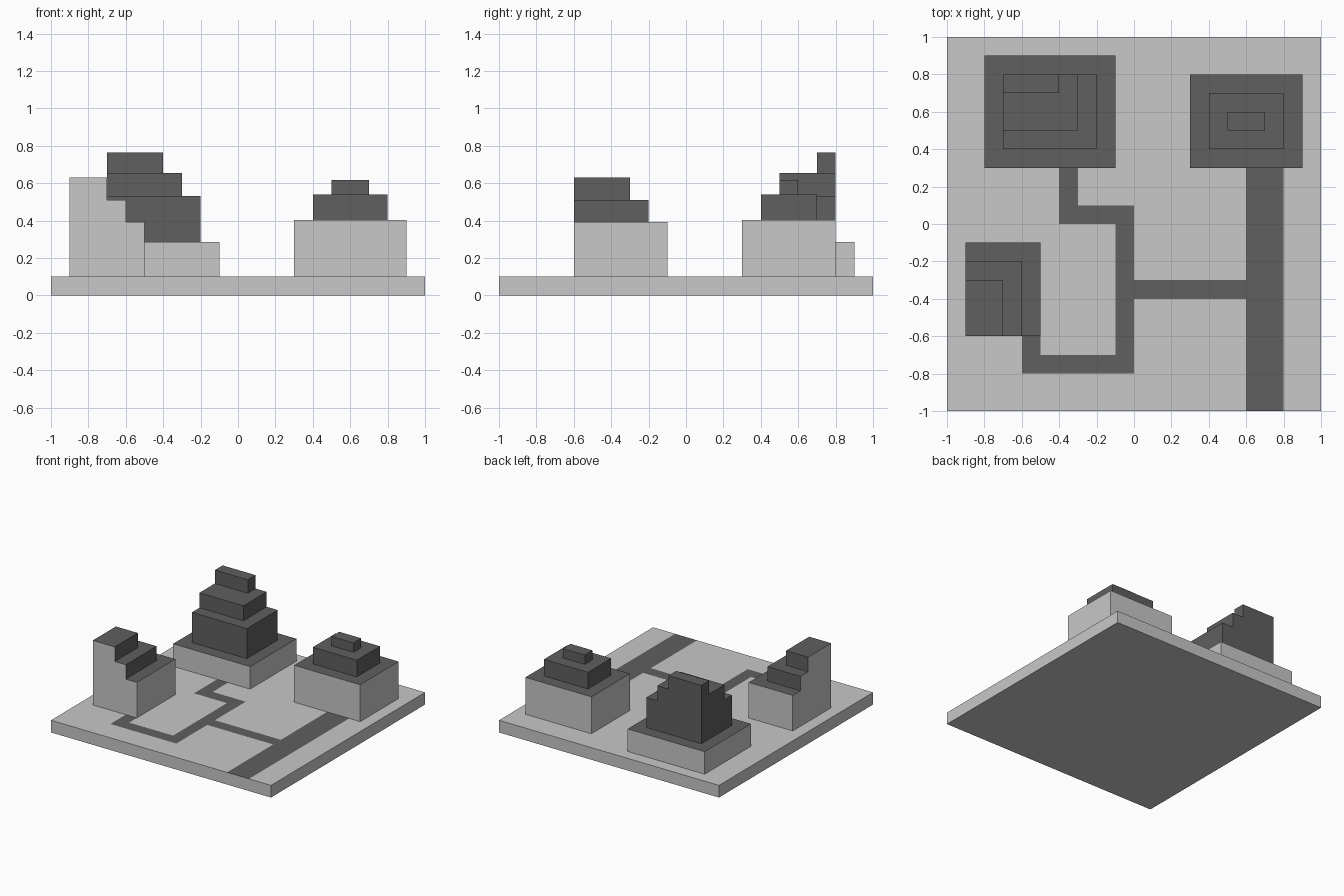
import bpy
import bmesh
from mathutils import Vector

cube = bpy.data.objects.get("Cube")
if cube:
    bpy.data.objects.remove(cube, do_unlink=True)


def make_material(name, value):
    mat = bpy.data.materials.new(name)
    mat.use_nodes = True
    colour = (value, value, value, 1)
    mat.diffuse_color = colour
    mat.node_tree.nodes["Principled BSDF"].inputs["Base Color"].default_value = colour
    return mat


MATERIALS = [make_material("light_grey", 0.58), make_material("dark_grey", 0.115)]
LIGHT, DARK = 0, 1
GROUND = 0.1


def add_box(bm, x0, x1, y0, y1, z0, z1):
    """Add an axis-aligned box and return its faces."""
    verts = bmesh.ops.create_cube(bm, size=1)["verts"]
    bmesh.ops.scale(bm, vec=(x1 - x0, y1 - y0, z1 - z0), verts=verts)
    bmesh.ops.translate(bm, vec=((x0 + x1) / 2, (y0 + y1) / 2, (z0 + z1) / 2), verts=verts)
    return list({f for v in verts for f in v.link_faces})


def finish(bm, name):
    mesh = bpy.data.meshes.new(name)
    bm.to_mesh(mesh)
    bm.free()
    for mat in MATERIALS:
        mesh.materials.append(mat)
    obj = bpy.data.objects.new(name, mesh)
    bpy.context.collection.objects.link(obj)
    return obj


# Base plate with the roads cut into its top: (x0, x1, y0, y1)
ROADS = [
    (0.6, 0.8, -1, 0.3),
    (0, 0.6, -0.4, -0.3),
    (-0.1, 0, -0.8, 0.1),
    (-0.4, -0.1, 0, 0.1),
    (-0.4, -0.3, 0.1, 0.3),
    (-0.6, -0.1, -0.8, -0.7),
    (-0.5 - 0.1, -0.5, -0.7, -0.6),
]
bm = bmesh.new()
add_box(bm, -1, 1, -1, 1, 0, GROUND)
for axis in (0, 1):
    cuts = {round(c, 2) for road in ROADS for c in road[axis * 2:axis * 2 + 2]} - {-1}
    for cut in sorted(cuts):
        point, normal = Vector(), Vector()
        point[axis], normal[axis] = cut, 1
        bmesh.ops.bisect_plane(bm, geom=bm.verts[:] + bm.edges[:] + bm.faces[:],
                               plane_co=point, plane_no=normal)
bm.normal_update()
for face in bm.faces:
    c = face.calc_center_median()
    on_road = any(x0 < c.x < x1 and y0 < c.y < y1 for x0, x1, y0, y1 in ROADS)
    face.material_index = DARK if face.normal.z > 0.5 and on_road else LIGHT
finish(bm, "ground_plate")


def add_building(name, tiers, pale_walls=()):
    """Stack tiers (x0, x1, y0, y1, top); the lowest has light walls,
    the others are dark except walls facing the pale_walls directions."""
    bm = bmesh.new()
    bottom = GROUND
    for level, (x0, x1, y0, y1, top) in enumerate(tiers):
        faces = add_box(bm, x0, x1, y0, y1, bottom, top)
        bm.normal_update()
        for face in faces:
            n = face.normal
            wall = abs(n.z) < 0.5
            pale = level == 0 or any(n.dot(Vector(d)) > 0.5 for d in pale_walls)
            face.material_index = LIGHT if wall and pale else DARK
        # Hidden undersides are left out
        bmesh.ops.delete(bm, geom=[f for f in faces if f.normal.z < -0.5], context="FACES")
        bottom = top
    finish(bm, name)


# Three stepped buildings
add_building("right_building", [
    (0.3, 0.9, 0.3, 0.8, 0.403),
    (0.4, 0.8, 0.4, 0.7, 0.54),
    (0.5, 0.7, 0.5, 0.6, 0.617),
])
add_building("tall_back_building", [
    (-0.8, -0.1, 0.3, 0.9, 0.285),
    (-0.7, -0.2, 0.4, 0.8, 0.532),
    (-0.7, -0.3, 0.5, 0.8, 0.655),
    (-0.7, -0.4, 0.7, 0.8, 0.765),
])
add_building("corner_building", [
    (-0.9, -0.5, -0.6, -0.1, 0.392),
    (-0.9, -0.6, -0.6, -0.2, 0.51),
    (-0.9, -0.7, -0.6, -0.3, 0.63),
], pale_walls=[(-1, 0, 0), (0, -1, 0)])
